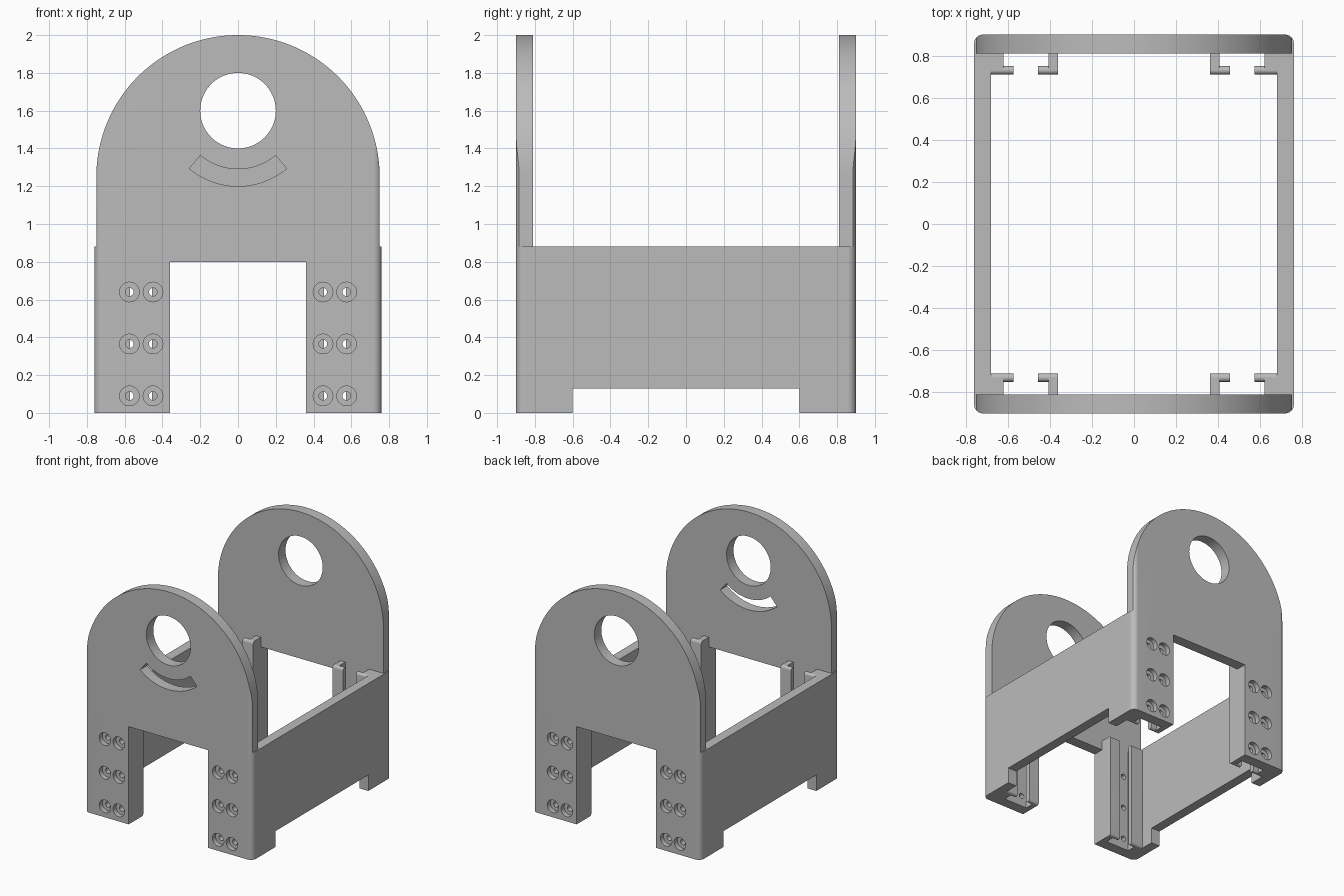
import bpy
import bmesh
from math import sin, cos, pi, radians
from mathutils import Vector

if "Cube" in bpy.data.objects:
    bpy.data.objects.remove(bpy.data.objects["Cube"], do_unlink=True)

grey = bpy.data.materials.new("plain_grey")
grey.use_nodes = True
GREY = (0.5, 0.5, 0.5, 1)
grey.diffuse_color = GREY
grey.node_tree.nodes["Principled BSDF"].inputs["Base Color"].default_value = GREY


def arc(cx, cy, r, start, end, steps):
    """Points along an arc, angles in degrees."""
    angles = [radians(start + (end - start) * i / steps) for i in range(steps + 1)]
    return [(cx + r * cos(a), cy + r * sin(a)) for a in angles]


def circle(cx, cy, r, steps=48):
    return arc(cx, cy, r, 0, 360, steps)[:-1]


def prism(name, outline, axis, low, high):
    """Extrude a 2D outline along x, y or z."""
    place = {"x": lambda u, v, d: (d, u, v),
             "y": lambda u, v, d: (u, d, v),
             "z": lambda u, v, d: (u, v, d)}[axis]
    bm = bmesh.new()
    face = bm.faces.new([bm.verts.new(place(u, v, low)) for u, v in outline])
    grown = bmesh.ops.extrude_face_region(bm, geom=[face])["geom"]
    bmesh.ops.translate(bm, verts=[g for g in grown if isinstance(g, bmesh.types.BMVert)],
                        vec=Vector(place(0, 0, high - low)))
    bmesh.ops.recalc_face_normals(bm, faces=bm.faces)
    mesh = bpy.data.meshes.new(name)
    bm.to_mesh(mesh)
    bm.free()
    mesh.materials.append(grey)
    obj = bpy.data.objects.new(name, mesh)
    bpy.context.collection.objects.link(obj)
    return obj


def select(obj):
    bpy.ops.object.select_all(action="DESELECT")
    obj.select_set(True)
    bpy.context.view_layer.objects.active = obj


def boolean(obj, cutter, operation="DIFFERENCE"):
    select(obj)
    mod = obj.modifiers.new("cut", "BOOLEAN")
    mod.operation = operation
    mod.solver = "EXACT"
    mod.object = cutter
    bpy.ops.object.modifier_apply(modifier=mod.name)
    bpy.data.objects.remove(cutter, do_unlink=True)


def smooth(obj):
    select(obj)
    bpy.ops.object.shade_smooth_by_angle(angle=radians(25))


def box(u0, u1, v0, v1):
    return [(u0, v0), (u1, v0), (u1, v1), (u0, v1)]


HALF_X, HALF_Y, INNER_Y = 0.76, 0.9, 0.81
WALL_TOP, CORNER = 0.88, 0.045

# Arched end plate outline with the doorway between its legs
arch = ([(0.36, 0), (HALF_X, 0), (HALF_X, WALL_TOP), (0.75, WALL_TOP)]
        + arc(0, 1.25, 0.75, 0, 180, 96)
        + [(-0.75, WALL_TOP), (-HALF_X, WALL_TOP), (-HALF_X, 0),
           (-0.36, 0), (-0.36, 0.8), (0.36, 0.8)])

# Plan outline with rounded corners
plan = []
for i, (sx, sy) in enumerate([(1, 1), (-1, 1), (-1, -1), (1, -1)]):
    plan += arc(sx * (HALF_X - CORNER), sy * (HALF_Y - CORNER), CORNER, 90 * i, 90 * i + 90, 10)

for end, side in (("front", -1), ("back", 1)):
    def span(a, b):
        return sorted((side * a, side * b))

    # End plate with rounded corners and round window
    plate = prism(end + "_plate", arch, "y", *span(INNER_Y, HALF_Y))
    boolean(plate, prism("corner_form", plan, "z", -0.1, 2.1), "INTERSECT")
    boolean(plate, prism("window_cutter", circle(0, 1.6, 0.2, 72), "y", *span(0.7, 1)))

    # Curved slot, in the front plate only
    if end == "front":
        slot = arc(0, 1.6, 0.4, 230, 310, 24) + arc(0, 1.6, 0.31, 310, 230, 24)
        boolean(plate, prism("slot_cutter", slot, "y", *span(0.7, 1)))

    # Counterbored screw holes in the legs
    for x in (-0.575, -0.45, 0.45, 0.575):
        for z in (0.09, 0.365, 0.64):
            boolean(plate, prism("bore_cutter", circle(x, z, 0.052, 32), "y", *span(0.86, 1)))
            boolean(plate, prism("hole_cutter", circle(x, z, 0.022, 24), "y", *span(0.7, 1)))
    smooth(plate)

    # Channel rails behind the legs, with round-ended lips
    mid = side * 0.73
    lip = arc(mid, WALL_TOP - 0.02, 0.02, 0, 180, 10) + arc(mid, 0.02, 0.02, 180, 360, 10)
    for hand, sx in (("left", 1), ("right", -1)):
        for kind, wall, reach in (("inner", (0.36, 0.405), (0.36, 0.455)),
                                  ("outer", (0.62, 0.68), (0.572, 0.68))):
            name = f"{end}_{hand}_{kind}_rail"
            x0, x1 = sorted(sx * v for v in wall)
            y0, y1 = span(0.73, INNER_Y)
            prism(name, box(x0, x1, y0, y1), "z", 0, WALL_TOP)
            smooth(prism(name + "_lip", lip, "x", *sorted(sx * v for v in reach)))

# Side walls, raised between their feet
wall = [(-INNER_Y, 0), (-0.6, 0), (-0.6, 0.13), (0.6, 0.13),
        (0.6, 0), (INNER_Y, 0), (INNER_Y, WALL_TOP), (-INNER_Y, WALL_TOP)]
for hand, sx in (("left", 1), ("right", -1)):
    prism(hand + "_side_wall", wall, "x", *sorted((sx * 0.68, sx * HALF_X)))
